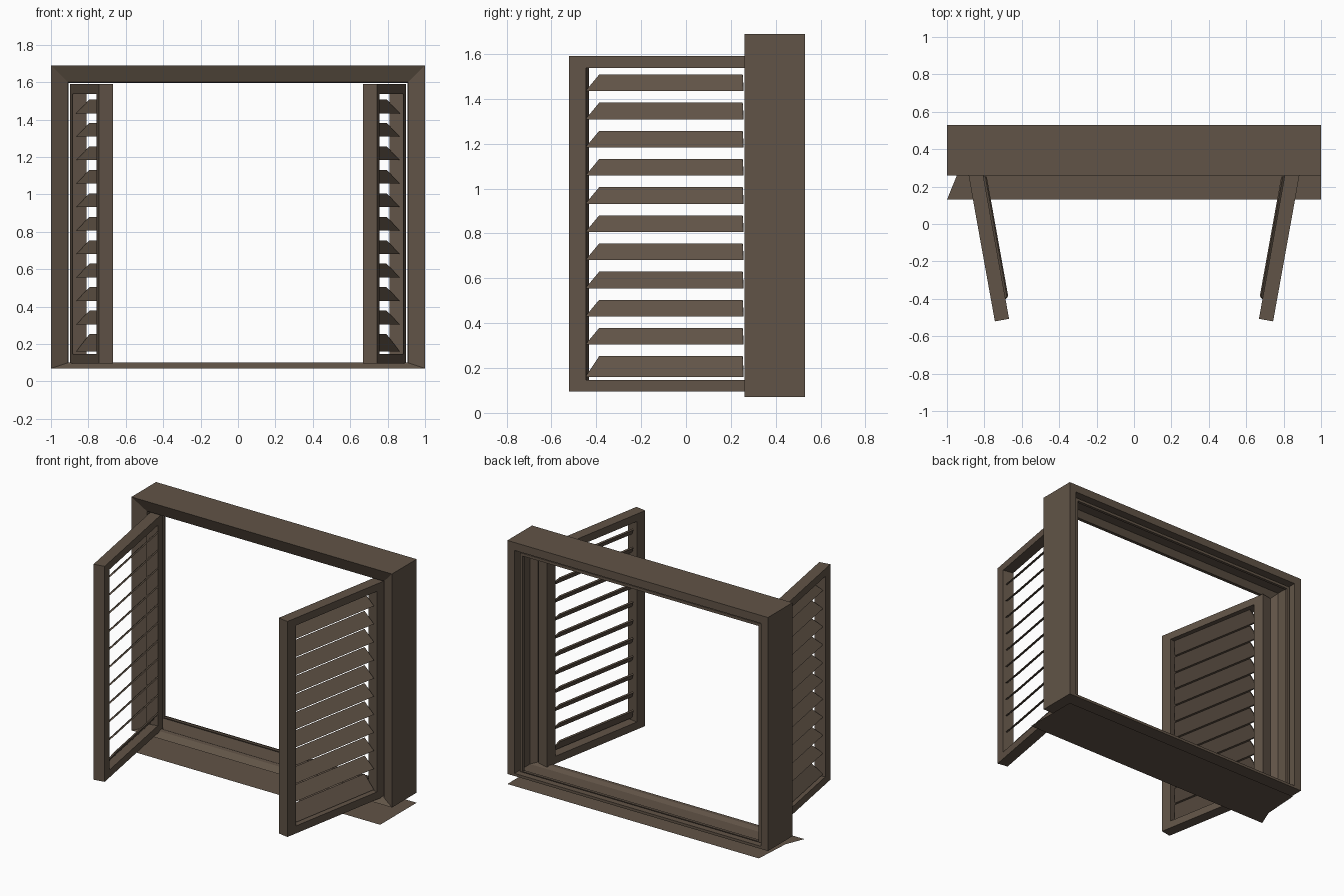
import bpy, bmesh, math
from mathutils import Vector

cube = bpy.data.objects.get("Cube")
if cube:
    bpy.data.objects.remove(cube, do_unlink=True)

brown = bpy.data.materials.new("dark_brown_wood")
brown.use_nodes = True
colour = (0.12, 0.088, 0.063, 1)
brown.diffuse_color = colour
brown.node_tree.nodes["Principled BSDF"].inputs["Base Color"].default_value = colour


def finish(name, bm, closed=True):
    if closed:
        bmesh.ops.recalc_face_normals(bm, faces=bm.faces)
    mesh = bpy.data.meshes.new(name)
    bm.to_mesh(mesh)
    bm.free()
    mesh.materials.append(brown)
    obj = bpy.data.objects.new(name, mesh)
    bpy.context.collection.objects.link(obj)
    return obj


def bridge(bm, loops, wrap):
    """Skin matching closed loops of points."""
    rings = [[bm.verts.new(p) for p in loop] for loop in loops]
    n = len(rings[0])
    for i in range(len(rings) if wrap else len(rings) - 1):
        a, b = rings[i], rings[(i + 1) % len(rings)]
        for j in range(n):
            k = (j + 1) % n
            bm.faces.new((a[j], a[k], b[k], b[j]))
    if not wrap:
        bm.faces.new(rings[0])
        bm.faces.new(rings[-1])


def mitred_ring(name, profile):
    """Sweep (inset, y) points round the opening; the bottom rail is flatter."""
    loops = []
    for sx, top in ((-1, False), (-1, True), (1, True), (1, False)):
        loops.append([(sx * (1 - o), y, 1.69 - o if top else 0.07 + o / 3)
                      for o, y in profile])
    bm = bmesh.new()
    bridge(bm, loops, True)
    return finish(name, bm)


# Window frame and the thin bead behind it
mitred_ring("window_frame", [(0, 0.26), (0.09, 0.3), (0.095, 0.33),
                             (0.055, 0.36), (0.055, 0.53), (0, 0.53)])
mitred_ring("inner_bead", [(0.076, 0.48), (0.095, 0.48), (0.095, 0.5), (0.076, 0.5)])

# Flat sill sheet with one trimmed end
bm = bmesh.new()
bm.faces.new([bm.verts.new((x, y, 0)) for x, y in
              ((-1, 0.13), (1, 0.13), (1, 0.53), (-0.93, 0.53), (-0.947, 0.26))])
finish("window_sill", bm, False)

# Shutter axes: u runs from free edge to hinge, w from inner face to outer face
LENGTH, THICK = 0.87, 0.077
LOW, HIGH = 0.095, 1.59
angle = math.radians(10.2)
U = Vector((math.sin(angle), math.cos(angle), 0))
W = Vector((math.cos(angle), -math.sin(angle), 0))
ORIGIN = Vector((0.668, -0.507, 0))


def place(side, u, w, z):
    p = ORIGIN + U * u + W * w
    return Vector((p.x * side, p.y, z))


def shutter_frame(name, side):
    stile, rail = 0.075, 0.052
    outer = ((0, LOW), (LENGTH, LOW), (LENGTH, HIGH), (0, HIGH))
    inner = ((stile, LOW + rail), (LENGTH - stile, LOW + rail),
             (LENGTH - stile, HIGH - rail), (stile, HIGH - rail))
    loops = []
    for (a, b), (c, d) in zip(outer, inner):
        loops.append([place(side, a, 0, b), place(side, a, THICK, b),
                      place(side, c, THICK, d), place(side, c, 0, d)])
    bm = bmesh.new()
    bridge(bm, loops, True)
    finish(name, bm)


def slats(name, side):
    bm = bmesh.new()
    count = 11
    for i in range(count):
        z = 0.215 + i * 0.1255
        drop = 0.055 if i == 0 else 0.036
        # cross-section: low outer edge, high inner edge, tapering at the ends
        section = ((THICK - 0.018, -drop, 0), (THICK - 0.03, -drop, 0),
                   (-0.017, 0.03, 0.05), (-0.01, 0.038, 0.05))
        loops = []
        for end in (0, 1):
            loops.append([place(side, LENGTH - 0.085 - 0.3 * t if end else 0.07 + t,
                                w, z + h) for w, h, t in section])
        bridge(bm, loops, False)
    finish(name, bm)


for side, label in ((1, "left"), (-1, "right")):
    shutter_frame(label + "_shutter_frame", side)
    slats(label + "_shutter_slats", side)
